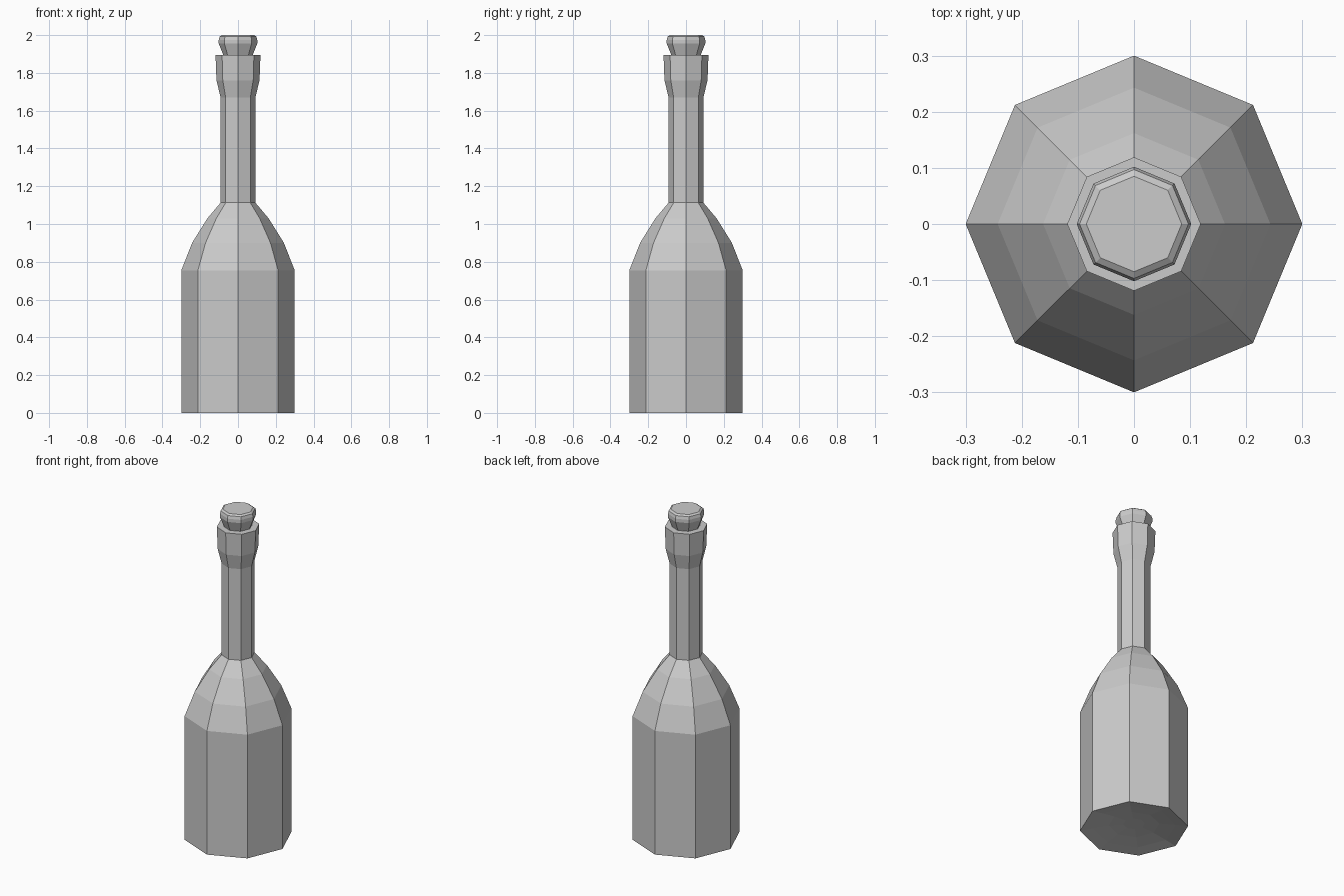
import bpy, bmesh, math

if "Cube" in bpy.data.objects:
    bpy.data.objects.remove(bpy.data.objects["Cube"])

SIDES = 8


def lathe(name, profile):
    """Revolve (radius, z) points into a faceted solid, capping both ends."""
    bm = bmesh.new()
    rings = []
    for r, z in profile:
        rings.append([bm.verts.new((r * math.cos(2 * math.pi * i / SIDES),
                                    r * math.sin(2 * math.pi * i / SIDES), z))
                      for i in range(SIDES)])
    for a, b in zip(rings, rings[1:]):
        for i in range(SIDES):
            j = (i + 1) % SIDES
            bm.faces.new((a[i], a[j], b[j], b[i]))
    bm.faces.new(rings[0][::-1])
    bm.faces.new(rings[-1])
    bmesh.ops.recalc_face_normals(bm, faces=bm.faces)
    mesh = bpy.data.meshes.new(name)
    bm.to_mesh(mesh)
    bm.free()
    obj = bpy.data.objects.new(name, mesh)
    bpy.context.collection.objects.link(obj)
    return obj


# Glass: shallow hollow underneath, body, shoulder, neck, flared lip, mouth
lathe("bottle", [
    (0.06, 0.03), (0.14, 0.025), (0.23, 0.012), (0.30, 0.0),
    (0.30, 0.755), (0.243, 0.90), (0.162, 1.03), (0.092, 1.113),
    (0.092, 1.67), (0.114, 1.76), (0.119, 1.895),
    (0.08, 1.895), (0.072, 1.75),
])

# Stopper: tapers into the mouth, bevelled top
lathe("cork", [
    (0.07, 1.74), (0.078, 1.895), (0.102, 1.955), (0.102, 1.975),
    (0.097, 1.992), (0.085, 2.0),
])
